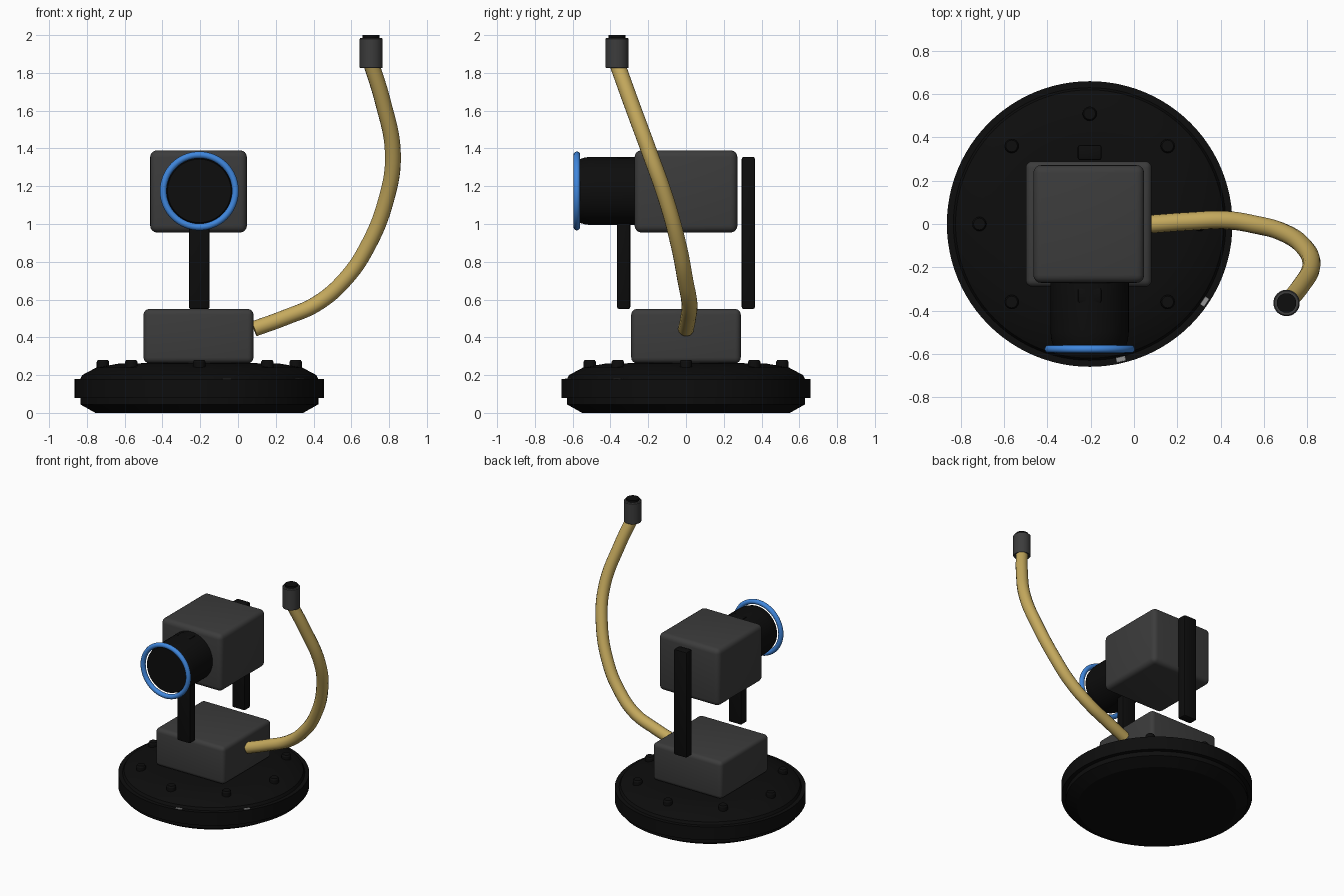
import bpy, bmesh, math
from mathutils import Matrix, Vector

if "Cube" in bpy.data.objects:
    bpy.data.objects.remove(bpy.data.objects["Cube"], do_unlink=True)

CX = -0.205  # axis of the base and camera


def material(name, rgb):
    m = bpy.data.materials.new(name)
    m.use_nodes = True
    m.diffuse_color = (*rgb, 1)
    m.node_tree.nodes["Principled BSDF"].inputs["Base Color"].default_value = (*rgb, 1)
    return m


BLACK = material("matte black", (0.004, 0.004, 0.004))
GREY = material("dark grey", (0.045, 0.045, 0.045))
BLUE = material("bright blue", (0.05, 0.24, 0.72))
TAN = material("tan hose", (0.56, 0.40, 0.11))
SILVER = material("silver", (0.3, 0.3, 0.3))


def smooth(ob, angle=35):
    bpy.ops.object.select_all(action="DESELECT")
    ob.select_set(True)
    bpy.context.view_layer.objects.active = ob
    bpy.ops.object.shade_smooth_by_angle(angle=math.radians(angle))


def finish(bm, name, mat):
    me = bpy.data.meshes.new(name)
    bmesh.ops.recalc_face_normals(bm, faces=bm.faces)
    bm.to_mesh(me)
    bm.free()
    me.materials.append(mat)
    ob = bpy.data.objects.new(name, me)
    bpy.context.collection.objects.link(ob)
    return ob


def box(name, mat, lo, hi, bevel, segments=4):
    lo, hi = Vector(lo), Vector(hi)
    bm = bmesh.new()
    bmesh.ops.create_cube(bm, size=1, matrix=Matrix.Translation((lo + hi) / 2)
                          @ Matrix.Diagonal((*(hi - lo), 1)))
    bmesh.ops.bevel(bm, geom=bm.edges[:], offset=bevel, segments=segments,
                    profile=0.5, affect="EDGES")
    ob = finish(bm, name, mat)
    smooth(ob)
    return ob


def lathe(name, mat, profile, matrix, sides=64, angle=25):
    """Spin (radius, height) points around z, then place with matrix."""
    bm = bmesh.new()
    verts = [bm.verts.new((r, 0, z)) for r, z in profile]
    edges = [bm.edges.new(pair) for pair in zip(verts, verts[1:])]
    bmesh.ops.spin(bm, geom=verts + edges, axis=(0, 0, 1), cent=(0, 0, 0),
                   angle=math.tau, steps=sides)
    bmesh.ops.remove_doubles(bm, verts=bm.verts, dist=1e-5)
    bm.transform(matrix)
    ob = finish(bm, name, mat)
    smooth(ob, angle)
    return ob


# Round base with a raised rim band
lathe("base", BLACK, [(0, 0), (0.55, 0), (0.63, 0.045), (0.63, 0.08), (0.66, 0.08),
                      (0.66, 0.18), (0.63, 0.18), (0.62, 0.2), (0.545, 0.24),
                      (0.42, 0.262), (0, 0.265)],
      Matrix.Translation((CX, 0, 0)), 96)

# Ring of bolts on the base
for i in range(8):
    a = i * math.tau / 8
    lathe("base_bolt", BLACK, [(0, 0.23), (0.033, 0.23), (0.033, 0.27),
                               (0.027, 0.28), (0, 0.28)],
          Matrix.Translation((CX + 0.51 * math.cos(a), 0.51 * math.sin(a), 0)), 16)

# Small silver marks on the rim step
for deg in (-34, -77):
    mark = box("rim_mark", SILVER, (0.63, -0.022, 0.178), (0.653, 0.022, 0.183), 0.001, 1)
    mark.matrix_world = (Matrix.Translation((CX, 0, 0))
                         @ Matrix.Rotation(math.radians(deg), 4, "Z"))

# Housings
box("lower_housing", GREY, (-0.5, -0.29, 0.263), (0.082, 0.29, 0.55), 0.03)
box("camera_body", GREY, (-0.465, -0.272, 0.955), (0.047, 0.272, 1.39), 0.036)

# Front and back support posts
for name, y in (("front_post", -0.33), ("back_post", 0.33)):
    box(name, BLACK, (CX - 0.055, y - 0.035, 0.55), (CX + 0.055, y + 0.035, 1.355), 0.01, 2)

# Lens barrel and ring, facing the front
facing = Matrix.Translation((CX, 0, 1.175)) @ Matrix.Rotation(math.pi / 2, 4, "X")
lathe("lens_barrel", BLACK, [(0, 0.2), (0.181, 0.2), (0.181, 0.5), (0.177, 0.535),
                             (0.168, 0.565), (0, 0.565)], facing)
ring = [(0.191 + 0.018 * math.cos(k * math.tau / 12), 0.578 + 0.018 * math.sin(k * math.tau / 12))
        for k in range(13)]
lathe("lens_ring", BLUE, ring, facing, 64, 50)

# Curved hose
path = [(0.085, 0, 0.445), (0.25, 0.012, 0.505), (0.42, 0.018, 0.58), (0.57, -0.005, 0.71),
        (0.68, -0.035, 0.87), (0.785, -0.105, 1.13), (0.82, -0.19, 1.37),
        (0.765, -0.295, 1.655), (0.705, -0.365, 1.85)]
curve = bpy.data.curves.new("hose", "CURVE")
curve.dimensions = "3D"
curve.bevel_depth = 0.042
curve.bevel_resolution = 5
curve.use_fill_caps = True
curve.resolution_u = 8
spline = curve.splines.new("BEZIER")
spline.bezier_points.add(len(path) - 1)
for p, co in zip(spline.bezier_points, path):
    p.co = co
    p.handle_left_type = p.handle_right_type = "AUTO"
curve.materials.append(TAN)
hose = bpy.data.objects.new("hose", curve)
bpy.context.collection.objects.link(hose)

# Nozzle with a dark tip
tip = Matrix.Translation((0.705, -0.365, 0))
lathe("nozzle", GREY, [(0, 1.825), (0.058, 1.825), (0.061, 1.83), (0.061, 1.98),
                       (0.056, 1.986), (0, 1.986)], tip, 32)
lathe("nozzle_tip", BLACK, [(0, 1.97), (0.045, 1.97), (0.045, 2.0), (0, 2.0)], tip, 32)
